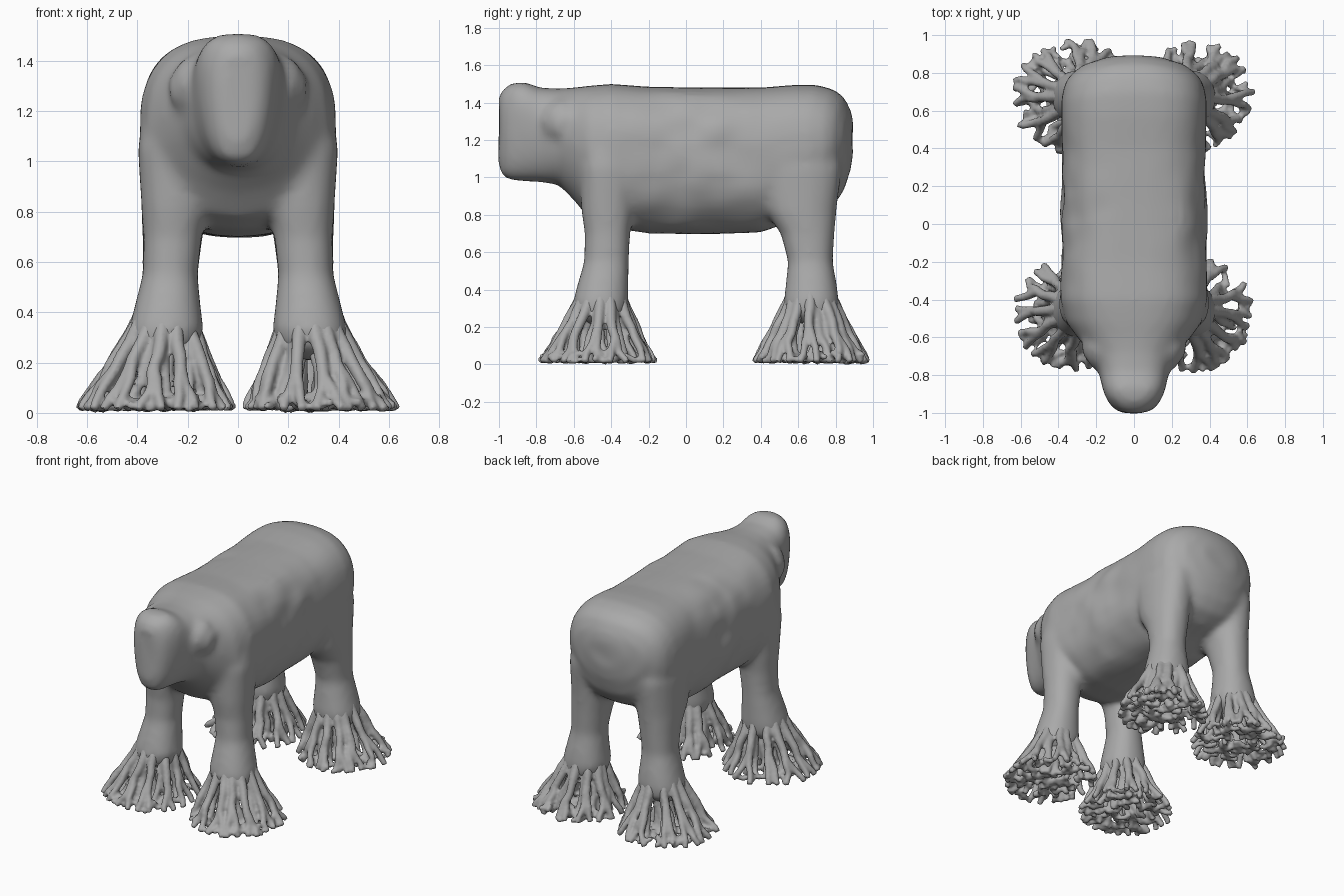
import bpy, bmesh, math, random
from mathutils import Vector, noise

random.seed(4)
if "Cube" in bpy.data.objects:
    bpy.data.objects.remove(bpy.data.objects["Cube"])

grey = bpy.data.materials.new("clay_grey")
grey.use_nodes = True
colour = (0.4, 0.4, 0.4, 1)
grey.diffuse_color = colour
grey.node_tree.nodes["Principled BSDF"].inputs["Base Color"].default_value = colour


def loft(bm, rings):
    """Skin a closed solid through rings of points."""
    loops = [[bm.verts.new(p) for p in ring] for ring in rings]
    n = len(loops[0])
    for a, b in zip(loops, loops[1:]):
        for i in range(n):
            bm.faces.new((a[i], a[(i + 1) % n], b[(i + 1) % n], b[i]))
    bm.faces.new(loops[0][::-1])
    bm.faces.new(loops[-1])


def rounded(n, power):
    """Unit superellipse outline."""
    for i in range(n):
        c, s = math.cos(math.tau * i / n), math.sin(math.tau * i / n)
        yield (math.copysign(abs(c) ** (2 / power), c),
               math.copysign(abs(s) ** (2 / power), s))


def tube(bm, path, radii, sides=8):
    """Round tapered tube along a path."""
    rings = []
    for i, p in enumerate(path):
        d = (path[min(i + 1, len(path) - 1)] - path[max(i - 1, 0)]).normalized()
        u = d.orthogonal().normalized()
        if i:
            u = (side - d * side.dot(d)).normalized()
        side, v = u, d.cross(u)
        rings.append([p + (u * c + v * s) * radii[i] for c, s in rounded(sides, 2)])
    loft(bm, rings)


def finish(bm, name, voxel, repeat):
    """Fuse the solids into one smooth skin."""
    bmesh.ops.recalc_face_normals(bm, faces=bm.faces)
    mesh = bpy.data.meshes.new(name)
    bm.to_mesh(mesh)
    bm.free()
    mesh.materials.append(grey)
    mesh.shade_smooth()
    ob = bpy.data.objects.new(name, mesh)
    bpy.context.collection.objects.link(ob)
    fuse = ob.modifiers.new("fuse", 'REMESH')
    fuse.mode, fuse.voxel_size, fuse.use_smooth_shade = 'VOXEL', voxel, True
    soft = ob.modifiers.new("soften", 'SMOOTH')
    soft.factor, soft.iterations = 0.5, repeat
    return ob


# Trunk and head: y, half width, bottom, top, squareness, jaw taper, end bow
trunk = [(-1.005, .08, 1.08, 1.42, 2.4, .15, -1.5), (-.985, .12, 1.01, 1.465, 2.7, .15, -1.5),
         (-.94, .148, .985, 1.5, 2.9, .15, -1.2), (-.87, .162, .98, 1.512, 2.9, .15, 0),
         (-.78, .185, .975, 1.48, 2.6, .1, 0), (-.68, .235, .96, 1.475, 2.4, 0, 0),
         (-.6, .3, .88, 1.48, 2.4, 0, 0), (-.52, .36, .78, 1.49, 2.5, 0, 0),
         (-.4, .392, .73, 1.5, 2.7, 0, 0), (-.2, .385, .7, 1.485, 2.8, 0, 0),
         (.1, .378, .695, 1.48, 2.9, 0, 0), (.4, .38, .705, 1.48, 2.9, 0, 0),
         (.58, .385, .77, 1.495, 2.8, 0, .1), (.7, .385, .8, 1.495, 2.7, 0, .3),
         (.79, .37, .85, 1.47, 2.6, 0, .4), (.845, .34, .93, 1.43, 2.5, 0, .5),
         (.88, .27, 1.04, 1.36, 2.3, 0, .5), (.895, .14, 1.13, 1.3, 2, 0, .5)]
# Legs: z, centre x, centre y, half width, half depth
front_leg = [(.21, .3, -.46, .06, .06), (.27, .293, -.457, .14, .14),
             (.34, .285, -.455, .148, .148), (.42, .28, -.445, .133, .138),
             (.55, .27, -.425, .11, .12), (.7, .26, -.42, .117, .122),
             (.82, .25, -.42, .135, .14), (1.05, .255, -.42, .145, .15),
             (1.3, .23, -.41, .13, .14)]
hind_leg = [(.21, .3, .67, .06, .06), (.27, .293, .67, .14, .14),
            (.34, .285, .67, .148, .148), (.42, .28, .67, .133, .138),
            (.55, .27, .665, .11, .12), (.7, .26, .65, .12, .145),
            (.82, .25, .615, .135, .19), (1.05, .245, .595, .142, .24),
            (1.25, .22, .59, .13, .21)]

body = bmesh.new()
rings = []
for y, w, lo, hi, power, taper, bow in trunk:
    ring = []
    for c, s in rounded(40, power):
        x = w * c * (1 + taper * s)
        belly = .12 * x * x / w if s < 0 else 0
        ring.append((x, y - bow * x * x, (lo + hi) / 2 + (hi - lo) / 2 * s + belly))
    rings.append(ring)
loft(body, rings)
for side in (1, -1):
    for leg in (front_leg, hind_leg):
        loft(body, [[(side * (x + rx * c), y + ry * s, z) for c, s in rounded(24, 2.2)]
                    for z, x, y, rx, ry in leg])
    # Cheek bulge behind the face
    tube(body, [Vector((side * x, y, z)) for x, y, z in
                ((.1, -.65, 1.3), (.19, -.64, 1.28), (.255, -.62, 1.26))], (.15, .13, .07), 12)
creature = finish(body, "body_and_legs", .02, 10)

# Bake the fused skin and rough up the flanks a little
graph = bpy.context.evaluated_depsgraph_get()
skin = bpy.data.meshes.new_from_object(creature.evaluated_get(graph))
creature.modifiers.clear()
creature.data = skin
for v in skin.vertices:
    fade = max(0, 1 - abs(v.co.y - .05) / .5) * (v.co.z > .6) * abs(v.normal.x)
    v.co += v.normal * noise.noise(v.co * 6) * .025 * fade


def flare(r_end, angle, t, centre):
    """Point on a root sweeping from the ankle out to the floor."""
    r0 = .07 * min(1, r_end / .22)
    r = r0 + (r_end - r0) * t ** 1.25
    return Vector((centre[0] + r * math.cos(angle),
                   centre[1] + r * math.sin(angle), .47 * (1 - t) + .014 * t))


def root_foot(name, foot, ankle):
    bm = bmesh.new()

    def strand(r_end, a0, a1, t0, t1, thick, thin):
        path = []
        for i in range(7):
            f = i / 6
            t = t0 + (t1 - t0) * f
            mid = [ankle[k] + (foot[k] - ankle[k]) * t for k in (0, 1)]
            p = flare(r_end, a0 + (a1 - a0) * f, t, mid)
            wob = noise.noise_vector(p * 11) * .025 * t
            path.append(p + Vector((wob.x, wob.y, 0)))
        tube(bm, path, [thick + (thin - thick) * i / 6 for i in range(7)])

    # Rings of roots, each forking near the floor
    for count, reach in ((12, .308), (9, .215), (5, .11)):
        for i in range(count):
            a = math.tau * (i + random.uniform(-.3, .3)) / count
            r = reach * random.uniform(.92, 1.02)
            fork = random.uniform(.45, .75)
            strand(r, a, a, 0, fork, .034, .026)
            spread = random.uniform(.1, .2) * .3 / reach
            for s in (-1, 1):
                strand(r, a, a + s * spread, fork - .03, 1, .025, .019)
    # Tangle of twigs lying on the floor
    for i in range(75):
        a, r = random.uniform(0, math.tau), .28 * math.sqrt(random.random())
        p = Vector((foot[0] + r * math.cos(a), foot[1] + r * math.sin(a),
                    random.uniform(.016, .055)))
        turn = a + random.uniform(-1.2, 1.2)
        d = Vector((math.cos(turn), math.sin(turn), 0)) * random.uniform(.03, .05)
        tube(bm, [p - d + Vector((0, 0, .02)), p, p + d * .8], (.016, .019, .015), 6)
    for v in bm.verts:
        v.co.z = max(v.co.z, -.002)
    finish(bm, name, .0105, 2)


for label, side in (("left", 1), ("right", -1)):
    root_foot(f"front_{label}_root_foot", (side * .325, -.475), (side * .278, -.445))
    root_foot(f"hind_{label}_root_foot", (side * .325, .675), (side * .278, .67))
